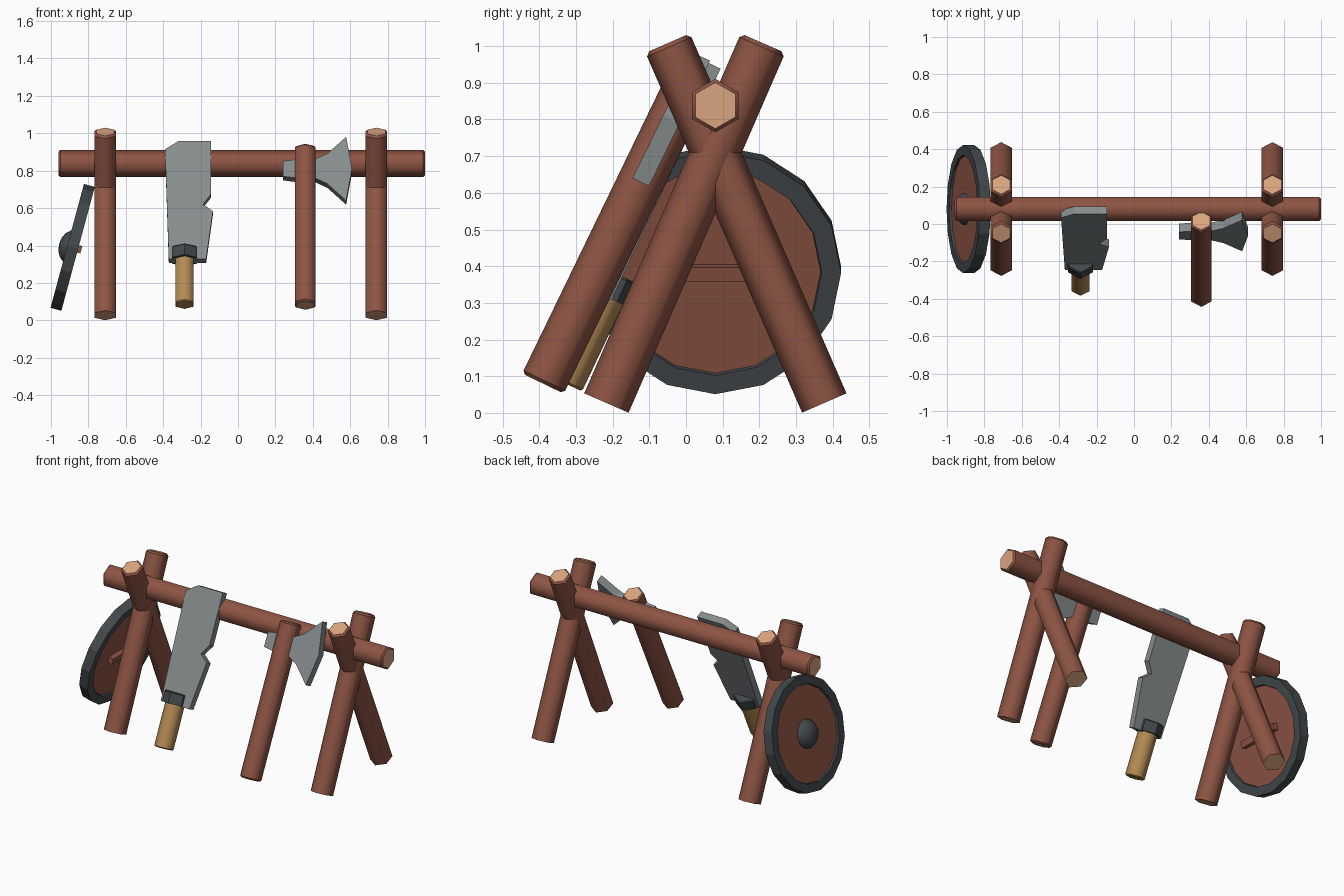
import bpy, bmesh, math
from mathutils import Vector, Matrix

if "Cube" in bpy.data.objects:
    bpy.data.objects.remove(bpy.data.objects["Cube"])


def mat(name, rgb):
    m = bpy.data.materials.new(name)
    m.diffuse_color = (*rgb, 1)
    m.use_nodes = True
    m.node_tree.nodes["Principled BSDF"].inputs["Base Color"].default_value = m.diffuse_color
    return m


WOOD = mat("brown wood", (0.27, 0.09, 0.058))
GRAIN = mat("pale end grain", (0.70, 0.37, 0.21))
STEEL = mat("grey steel", (0.24, 0.265, 0.27))
IRON = mat("dark iron", (0.055, 0.065, 0.07))
TAN = mat("tan grip", (0.46, 0.26, 0.09))


def finish(bm, name, mats):
    bmesh.ops.recalc_face_normals(bm, faces=bm.faces)
    me = bpy.data.meshes.new(name)
    bm.to_mesh(me)
    bm.free()
    for m in mats:
        me.materials.append(m)
    ob = bpy.data.objects.new(name, me)
    bpy.context.collection.objects.link(ob)
    return ob


def rod(name, p0, p1, r, ref, c0, c1, side, cap, smooth=True):
    """Six-sided pole from p0 to p1, c0/c1 = chamfer at each end."""
    p0, p1 = Vector(p0), Vector(p1)
    d = (p1 - p0).normalized()
    u = Vector(ref)
    u = (u - d * u.dot(d)).normalized()
    w = d.cross(u)
    rings = [(p0, r - c0)]
    if c0:
        rings.append((p0 + d * c0, r))
    if c1:
        rings.append((p1 - d * c1, r))
    rings.append((p1, r - c1))
    bm = bmesh.new()
    vs = [[bm.verts.new(c + (u * math.cos(k * math.pi / 3) + w * math.sin(k * math.pi / 3)) * q)
           for k in range(6)] for c, q in rings]
    for a, b in zip(vs, vs[1:]):
        for k in range(6):
            j = (k + 1) % 6
            f = bm.faces.new((a[k], a[j], b[j], b[k]))
            f.smooth = smooth
    for ring in vs:
        for k in range(6):
            bm.edges.get((ring[k], ring[(k + 1) % 6])).smooth = False
    for ring in (vs[0], vs[-1]):
        bm.faces.new(ring).material_index = 1
    return finish(bm, name, [side, cap])


def lean(origin, deg):
    """Frame leaning back about x: local x, up the slope, outwards."""
    return Matrix.Translation(origin) @ Matrix.Rotation(math.radians(90 - deg), 4, 'X')


def plate(name, pts, t, m, material):
    """Flat outline extruded to thickness t."""
    bm = bmesh.new()
    f = bm.faces.new([bm.verts.new((x, y, -t / 2)) for x, y in pts])
    ext = bmesh.ops.extrude_face_region(bm, geom=[f])
    new = [v for v in ext["geom"] if isinstance(v, bmesh.types.BMVert)]
    bmesh.ops.translate(bm, vec=(0, 0, t), verts=new)
    bm.transform(m)
    return finish(bm, name, [material])


def lathe(name, prof, n, m, material, closed=False, smooth=False):
    """Profile of (radius, height) turned round the local z axis."""
    bm = bmesh.new()
    vs = [bm.verts.new((r, 0, h)) for r, h in prof]
    es = [bm.edges.new(p) for p in zip(vs, vs[1:])]
    if closed:
        es.append(bm.edges.new((vs[-1], vs[0])))
    bmesh.ops.spin(bm, geom=vs + es, axis=(0, 0, 1), cent=(0, 0, 0),
                   angle=2 * math.pi, steps=n, use_merge=True)
    bmesh.ops.remove_doubles(bm, verts=bm.verts, dist=1e-4)
    for f in bm.faces:
        f.smooth = smooth
    bm.transform(m)
    return finish(bm, name, [material])


CY = 0.08  # centre plane of the rack

# Cross beam
rod("cross_beam", (-0.96, CY, 0.838), (1.0, CY, 0.838), 0.073, (0, 0, 1), 0.01, 0.01, WOOD, GRAIN)

# Crossed legs, two at each end
for side, x in (("left", -0.71), ("right", 0.74)):
    for place, s in (("front", 1), ("back", -1)):
        rod(f"{side}_{place}_leg", (x, CY - 0.297 * s, 0.027), (x, CY + 0.13 * s, 1.008),
            0.066, (0, 1, 0), 0, 0.011, WOOD, GRAIN)

# Axe leaning on the beam
rod("axe_handle", (0.36, -0.39, 0.08), (0.36, 0.017, 0.92), 0.063, (0, 1, 0),
    0.009, 0.009, WOOD, GRAIN)
axe = [(-0.12, -0.045), (-0.05, -0.055), (0.05, -0.055), (0.118, -0.09), (0.218, -0.19), (0.25, 0),
       (0.218, 0.19), (0.118, 0.09), (0.05, 0.055), (-0.05, 0.055), (-0.12, 0.045)]
plate("axe_head", axe, 0.05, lean((0.36, -0.04, 0.80), 26), STEEL)

# Notched broad blade leaning on the beam
M = lean((-0.286, -0.335, 0.083), 25.3)
blade = [(-0.084, 0.259), (0.116, 0.259), (0.152, 0.543), (0.099, 0.584), (0.142, 0.644),
         (0.142, 0.957), (-0.034, 0.957), (-0.104, 0.909)]
plate("notched_blade", blade, 0.045, M, STEEL)
rod("blade_grip", M @ Vector((0, 0, 0)), M @ Vector((0, 0.28, 0)), 0.057, (0, 1, 0),
    0.006, 0, TAN, TAN)
rod("blade_guard", M @ Vector((0, 0.262, 0)), M @ Vector((0, 0.33, 0)), 0.077, (0, 1, 0),
    0, 0.006, IRON, IRON, False)

# Round shield leaning on the left legs; local x runs up its face, z outwards
a = math.radians(15.1)
up = Vector((math.sin(a), 0, math.cos(a)))
out = Vector((-math.cos(a), 0, math.sin(a)))
side = out.cross(up)
S = Matrix.Translation((-0.884, CY, 0.39)) @ Matrix((up, side, out)).transposed().to_4x4()
lathe("shield_rim", [(0.343, -0.03), (0.343, 0.03), (0.29, 0.03), (0.286, 0.012),
                     (0.286, -0.012), (0.29, -0.03)], 16, S, IRON, closed=True)
lathe("shield_board", [(0, -0.017), (0.289, -0.017), (0.289, 0.017), (0, 0.017)], 16, S, WOOD)
lathe("shield_boss", [(0.088, 0.012), (0.083, 0.035), (0.064, 0.056), (0.034, 0.07), (0, 0.075)],
      12, S, IRON, smooth=True)
plate("shield_hand_bar", [(-0.02, -0.14), (0.02, -0.14), (0.02, 0.14), (-0.02, 0.14)], 0.035,
      S @ Matrix.Translation((0, 0, -0.031)), WOOD)
